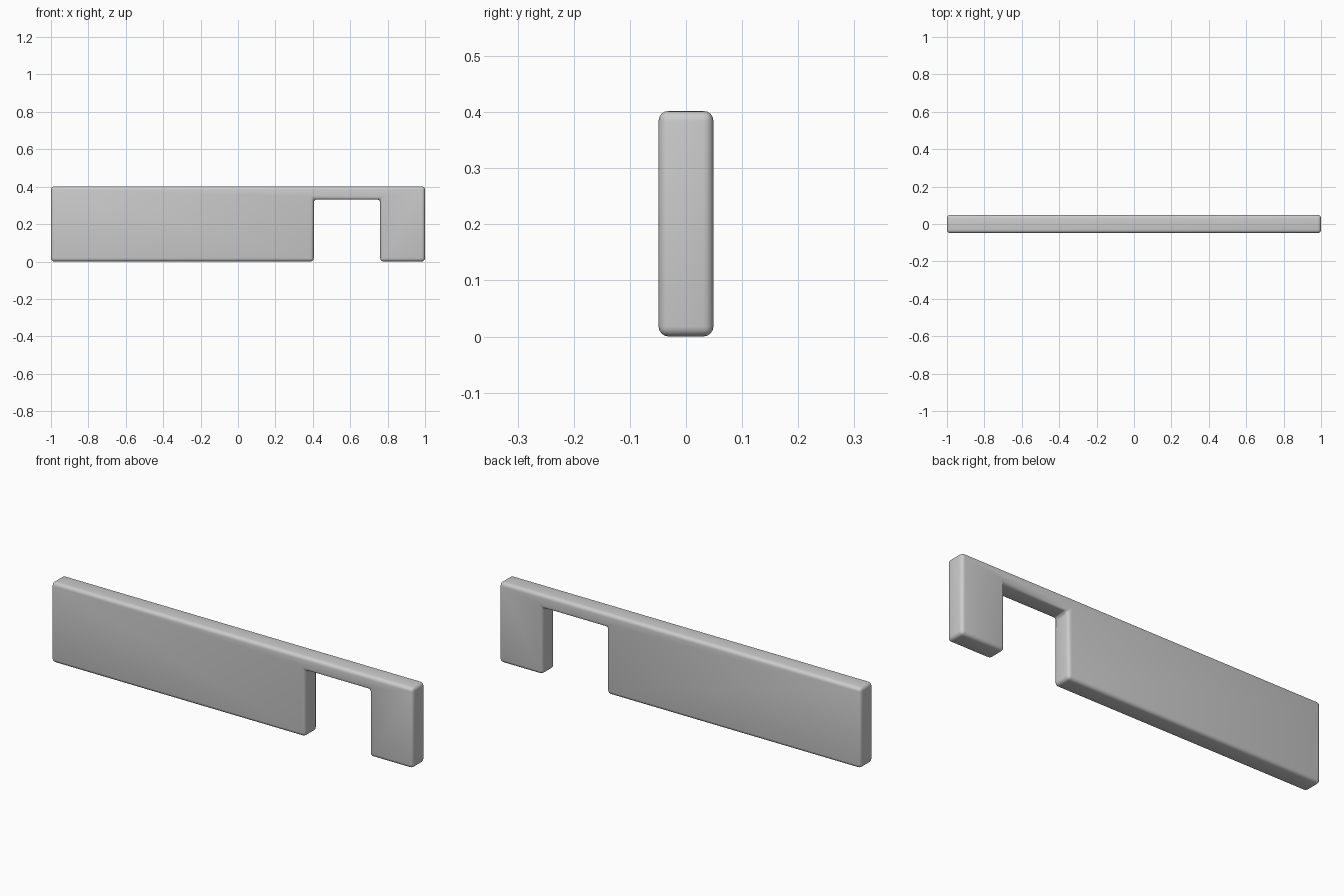
import bpy, bmesh

if "Cube" in bpy.data.objects:
    bpy.data.objects.remove(bpy.data.objects["Cube"])

HALF_DEPTH = 0.049

# Panel outline seen from the front, with an open notch near the right end
outline = [(-1, 0), (0.405, 0), (0.405, 0.332), (0.76, 0.332),
           (0.76, 0), (1, 0), (1, 0.402), (-1, 0.402)]

# Extrude the outline through the panel thickness
bm = bmesh.new()
face = bm.faces.new([bm.verts.new((x, -HALF_DEPTH, z)) for x, z in outline])
ext = bmesh.ops.extrude_face_region(bm, geom=[face])
bmesh.ops.translate(bm, vec=(0, 2 * HALF_DEPTH, 0),
                    verts=[v for v in ext["geom"] if isinstance(v, bmesh.types.BMVert)])
bmesh.ops.recalc_face_normals(bm, faces=bm.faces)
mesh = bpy.data.meshes.new("notched_panel")
bm.to_mesh(mesh)
bm.free()

panel = bpy.data.objects.new("notched_panel", mesh)
bpy.context.collection.objects.link(panel)
bpy.context.view_layer.objects.active = panel
panel.select_set(True)

# Soft rounded edges all round
bevel = panel.modifiers.new("rounded_edges", "BEVEL")
bevel.width = 0.018
bevel.segments = 4
bevel.limit_method = "ANGLE"
bpy.ops.object.modifier_apply(modifier=bevel.name)
bpy.ops.object.shade_smooth_by_angle()
